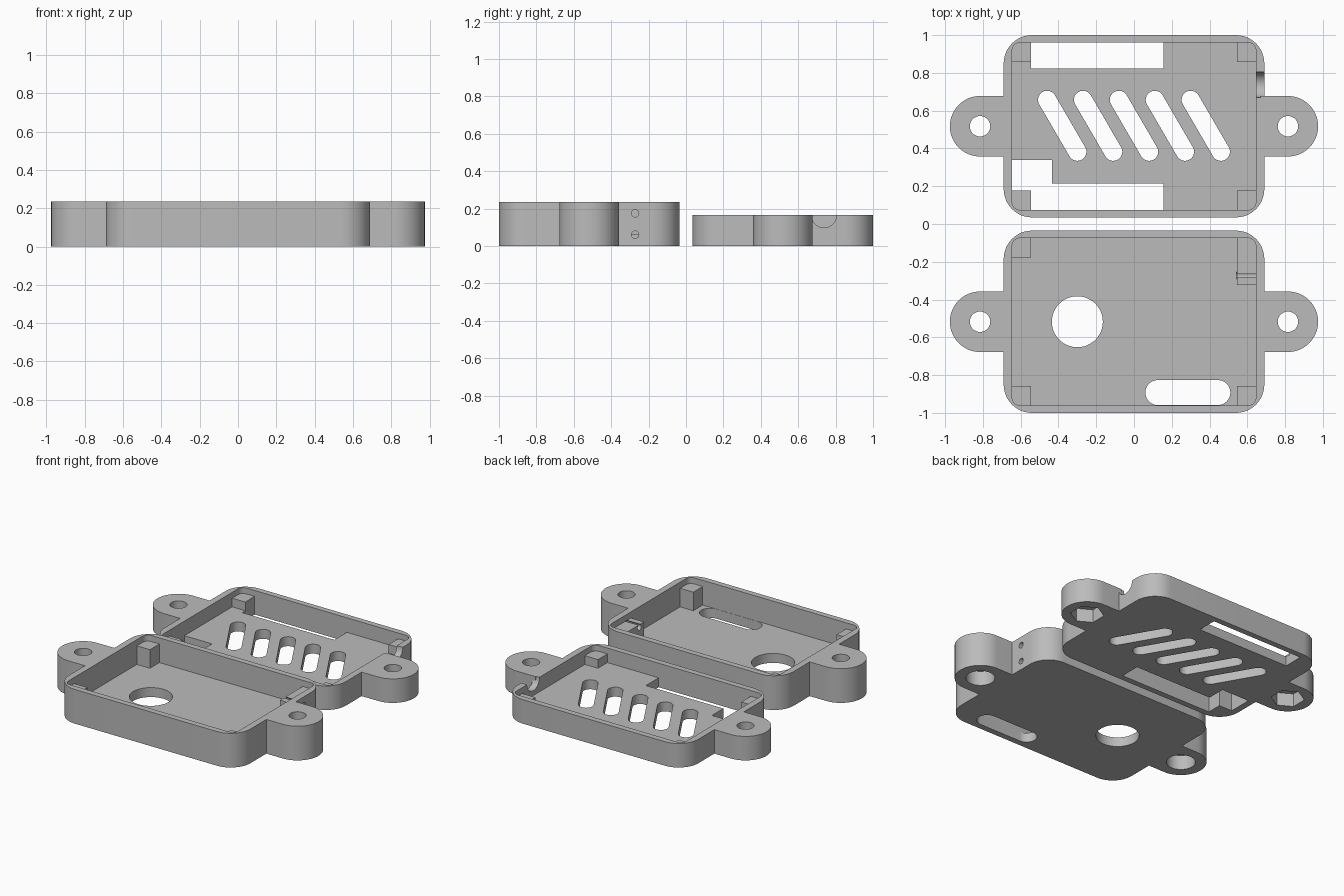
import bpy, bmesh
from math import cos, sin, pi, radians, atan2

if "Cube" in bpy.data.objects:
    bpy.data.objects.remove(bpy.data.objects["Cube"], do_unlink=True)

grey = bpy.data.materials.new("plain_grey")
grey.use_nodes = True
colour = (0.5, 0.5, 0.5, 1)
grey.diffuse_color = colour
grey.node_tree.nodes["Principled BSDF"].inputs["Base Color"].default_value = colour

HALF_X, HALF_Y, OUTER_R = 0.69, 0.4825, 0.15
IN_X, IN_Y, INNER_R = 0.645, 0.4425, 0.04
POST_X, POST_Y = 0.545, 0.34
FLOOR, LUG_X, LUG_R = 0.065, 0.815, 0.16


# ---- 2D outlines ----
def arc(cx, cy, r, start, end, n):
    return [(cx + r * cos(start + (end - start) * i / n),
             cy + r * sin(start + (end - start) * i / n)) for i in range(n + 1)]


def circle(cx, cy, r, n=48, turn=0):
    return arc(cx, cy, r, turn, turn + 2 * pi, n)[:-1]


def box(x0, x1, y0, y1):
    return [(x0, y0), (x1, y0), (x1, y1), (x0, y1)]


def rounded(hx, hy, r):
    pts = []
    for k, (sx, sy) in enumerate([(1, 1), (-1, 1), (-1, -1), (1, -1)]):
        pts += arc(sx * (hx - r), sy * (hy - r), r, k * pi / 2, (k + 1) * pi / 2, 12)
    return pts


def stadium(a, b, r):
    t = atan2(b[1] - a[1], b[0] - a[0])
    return arc(*b, r, t - pi / 2, t + pi / 2, 20) + arc(*a, r, t + pi / 2, t + 3 * pi / 2, 20)


def between_posts(long_y):
    # inner outline with a square post left standing in each corner
    return [(-POST_X, -IN_Y), (POST_X, -IN_Y), (POST_X, -POST_Y), (IN_X, -POST_Y),
            (IN_X, long_y), (POST_X, long_y), (POST_X, IN_Y), (-POST_X, IN_Y),
            (-POST_X, POST_Y), (-IN_X, POST_Y), (-IN_X, -POST_Y), (-POST_X, -POST_Y)]


# ---- solids ----
def prism(name, outline, lo, hi, axis="z"):
    """Extrude an outline along z, or a (y, z) outline along x."""
    def place(p, h):
        return (p[0], p[1], h) if axis == "z" else (h, p[0], p[1])
    bm = bmesh.new()
    low = [bm.verts.new(place(p, lo)) for p in outline]
    high = [bm.verts.new(place(p, hi)) for p in outline]
    bm.faces.new(low[::-1])
    bm.faces.new(high)
    n = len(outline)
    for i in range(n):
        j = (i + 1) % n
        bm.faces.new((low[i], low[j], high[j], high[i]))
    bmesh.ops.recalc_face_normals(bm, faces=bm.faces)
    mesh = bpy.data.meshes.new(name)
    bm.to_mesh(mesh)
    bm.free()
    mesh.materials.append(grey)
    obj = bpy.data.objects.new(name, mesh)
    bpy.context.scene.collection.objects.link(obj)
    return obj


def combine(target, tool, operation="DIFFERENCE"):
    tool.hide_render = True
    mod = target.modifiers.new("cut", "BOOLEAN")
    mod.operation, mod.solver, mod.object = operation, "EXACT", tool
    bpy.context.view_layer.update()
    result = target.evaluated_get(bpy.context.evaluated_depsgraph_get())
    mesh = bpy.data.meshes.new_from_object(result)
    target.modifiers.clear()
    target.data = mesh
    bpy.data.objects.remove(tool, do_unlink=True)


def tray(name, y, height, post_top, long_y, floor_holes, wall_holes, recess, recess_depth):
    body = prism(name, rounded(HALF_X, HALF_Y, OUTER_R), 0, height)
    # cavity above the posts, then the space between them
    combine(body, prism("cavity", rounded(IN_X, IN_Y, INNER_R), post_top, height + 0.1))
    combine(body, prism("cavity", between_posts(long_y), FLOOR, post_top + 0.01))
    for outline in floor_holes:
        combine(body, prism("opening", outline, -0.1, FLOOR + 0.005))
    for outline, x0 in wall_holes:
        combine(body, prism("wall_hole", outline, x0, HALF_X + 0.05, "x"))
    # screw lugs with a bore and a recess underneath
    for s in (-1, 1):
        tab = arc(s * LUG_X, 0, LUG_R, -pi / 2, s * pi - pi / 2, 32)
        tab += [(s * 0.67, LUG_R), (s * 0.67, -LUG_R)]
        combine(body, prism("lug", tab, 0, height), "UNION")
        combine(body, prism("bore", circle(s * LUG_X, 0, 0.054), -0.1, height + 0.1))
        combine(body, prism("recess", recess(s * LUG_X), -0.1, recess_depth))
    body.location.y = y
    for o in bpy.context.selected_objects:
        o.select_set(False)
    body.select_set(True)
    bpy.context.view_layer.objects.active = body
    bpy.ops.object.shade_smooth_by_angle(angle=radians(25))
    return body


# ---- shallow rear tray: vents, side openings, cable notch ----
vents = [stadium((-0.46 + 0.19 * i, 0.14), (-0.30 + 0.19 * i, -0.135), 0.048) for i in range(5)]
rear_opening = box(-POST_X, 0.155, 0.307, IN_Y)
front_opening = [(-IN_X, -0.178), (-IN_X, -POST_Y), (-POST_X, -POST_Y), (-POST_X, -IN_Y),
                 (0.155, -IN_Y), (0.155, -0.303), (-0.435, -0.303), (-0.435, -0.178)]
tray("rear_tray", 0.5175, 0.165, 0.125, POST_Y,
     vents + [rear_opening, front_opening],
     [(circle(0.22, 0.165, 0.067), 0.6)],
     lambda x: circle(x, 0, 0.105, 6, pi / 6), 0.09)

# ---- deep front tray: round window, slot, tie holes through the long post ----
tray("front_tray", -0.5175, 0.235, 0.193, 0.195,
     [circle(-0.30, 0, 0.135), stadium((0.126, -0.375), (0.444, -0.375), 0.066)],
     [(circle(0.245, z, 0.02, 24), POST_X - 0.002) for z in (0.06, 0.175)],
     lambda x: circle(x, 0, 0.09), 0.1)
